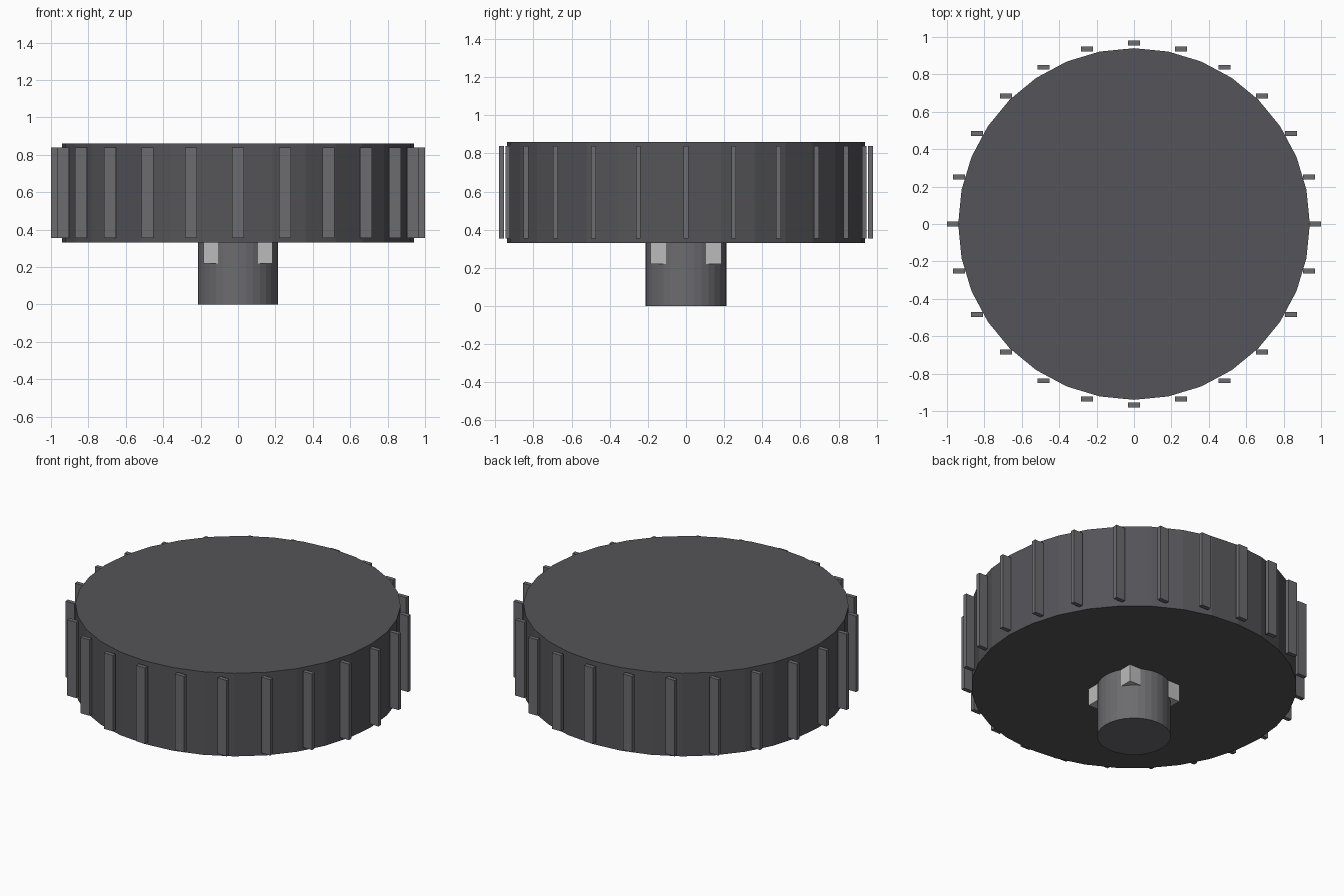
import bpy
from math import sin, cos, pi

if "Cube" in bpy.data.objects:
    bpy.data.objects.remove(bpy.data.objects["Cube"])


def material(name, rgb):
    m = bpy.data.materials.new(name)
    m.diffuse_color = (*rgb, 1)
    m.use_nodes = True
    m.node_tree.nodes["Principled BSDF"].inputs["Base Color"].default_value = m.diffuse_color
    return m


dark = material("dark_grey", (0.09, 0.09, 0.1))
mid = material("mid_grey", (0.15, 0.15, 0.16))
light = material("light_grey", (0.5, 0.5, 0.5))


def finish(name, mat):
    ob = bpy.context.object
    ob.name = name
    ob.data.materials.append(mat)


def cylinder(name, r, z0, z1, mat):
    bpy.ops.mesh.primitive_cylinder_add(vertices=32, radius=r, depth=z1 - z0,
                                        location=(0, 0, (z0 + z1) / 2))
    finish(name, mat)


def box_ring(name, count, start, r, size, z0, mat):
    # axis-aligned boxes spaced evenly round a circle
    for i in range(count):
        a = start + 2 * pi * i / count
        bpy.ops.mesh.primitive_cube_add(
            size=1, location=(r * cos(a), r * sin(a), z0 + size[2] / 2))
        bpy.context.object.scale = size
        bpy.ops.object.transform_apply(location=False, rotation=False, scale=True)
        finish(f"{name}_{i + 1}", mat)


# Knob head and grip ribs
cylinder("knob_head", 0.94, 0.33, 0.86, dark)
box_ring("grip_rib", 24, 0, 0.968, (0.064, 0.026, 0.484), 0.355, mid)

# Stem with locking tabs
cylinder("stem", 0.213, 0, 0.33, mid)
box_ring("locking_tab", 4, pi / 4, 0.206, (0.08, 0.08, 0.11), 0.22, light)
